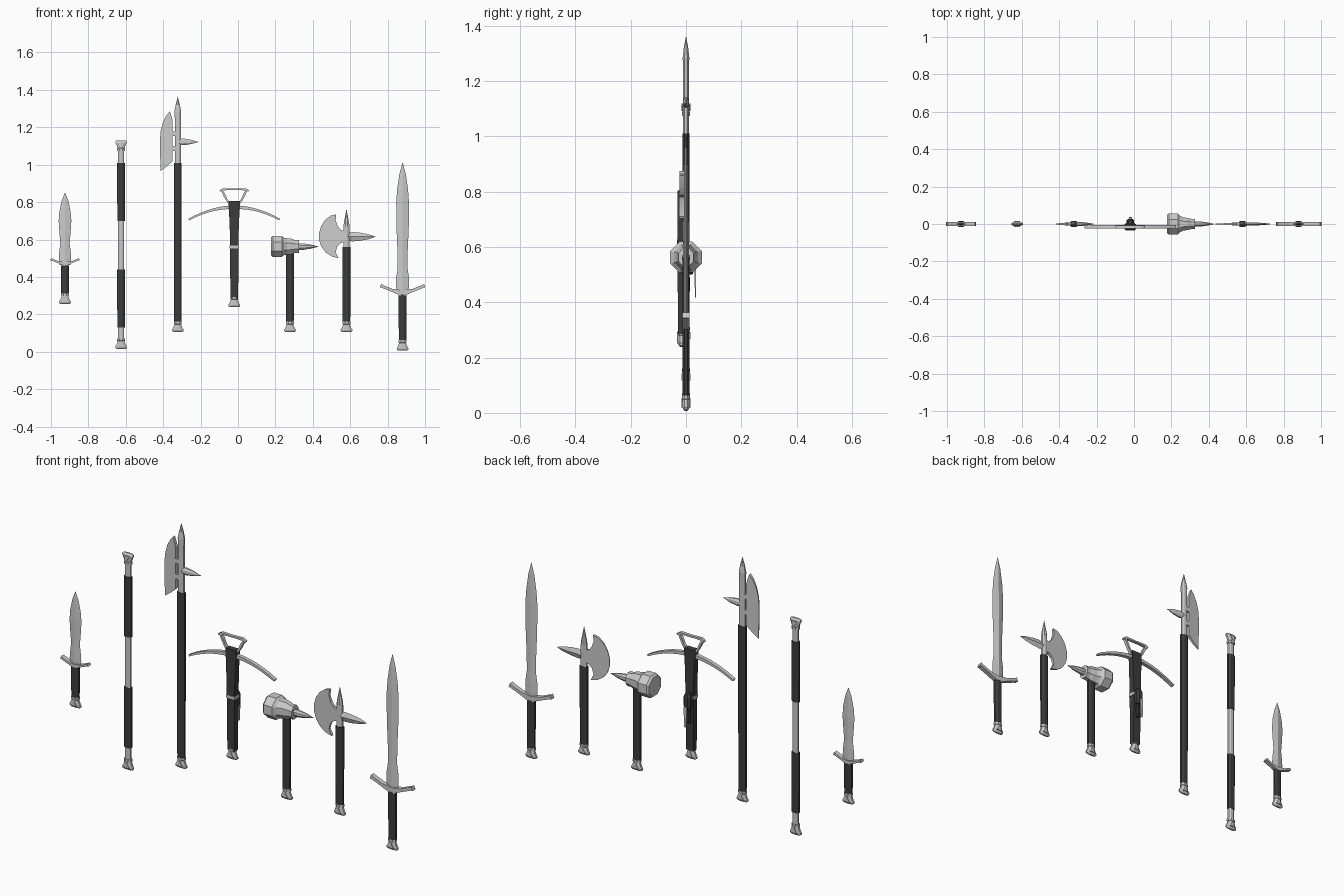
import bpy, bmesh, math

if "Cube" in bpy.data.objects:
    bpy.data.objects.remove(bpy.data.objects["Cube"])

dark = bpy.data.materials.new("dark_wrap")
dark.diffuse_color = (0.045, 0.045, 0.045, 1)
dark.use_nodes = True
dark.node_tree.nodes["Principled BSDF"].inputs["Base Color"].default_value = dark.diffuse_color


def finish(name, bm, mat=None):
    bmesh.ops.remove_doubles(bm, verts=bm.verts, dist=0.00005)
    bmesh.ops.recalc_face_normals(bm, faces=bm.faces)
    me = bpy.data.meshes.new(name)
    bm.to_mesh(me)
    bm.free()
    if mat:
        me.materials.append(mat)
    ob = bpy.data.objects.new(name, me)
    bpy.context.collection.objects.link(ob)
    return ob


def bridge(bm, rings):
    n = len(rings[0])
    for a, b in zip(rings, rings[1:]):
        for i in range(n):
            j = (i + 1) % n
            bm.faces.new((a[i], a[j], b[j], b[i]))
    bm.faces.new(rings[0])
    bm.faces.new(rings[-1])


def loft(name, c, secs, n=8, axis='z', mat=None, y=0.0):
    """Sections (position, half width, half depth) along z at x=c, or along x at z=c.
    Four sides gives a diamond, otherwise flats face the axes; 'box' via n=-4."""
    off = 0 if n == 4 else math.pi / abs(n)
    k = 1 / math.cos(off)
    n = abs(n)
    bm = bmesh.new()
    rings = []
    for s, hu, hv in secs:
        ring = []
        for i in range(n):
            a = off + 2 * math.pi * i / n
            u, v = hu * k * math.cos(a), y + hv * k * math.sin(a)
            ring.append(bm.verts.new((c + u, v, s) if axis == 'z' else (s, v, c + u)))
        rings.append(ring)
    bridge(bm, rings)
    return finish(name, bm, mat)


def plate(name, cx, cz, pts, t0, slope=0.0):
    """Flat outline in xz; half thickness t0 + slope * x."""
    bm = bmesh.new()
    rings = [[bm.verts.new((cx + x, s * (t0 + slope * x), cz + z)) for x, z in pts] for s in (-1, 1)]
    bridge(bm, rings)
    return finish(name, bm)


def ribbon(name, cx, cz, pts, hy, y=0.0, mat=None, scale=1.0):
    """Bar with rectangular section along (x, z, half thickness) points."""
    bm = bmesh.new()
    rings = []
    for i, (x, z, h) in enumerate(pts):
        p, q = pts[max(i - 1, 0)], pts[min(i + 1, len(pts) - 1)]
        dx, dz = q[0] - p[0], q[1] - p[1]
        l = math.hypot(dx, dz)
        nx, nz = -dz / l * h, dx / l * h
        rings.append([bm.verts.new((cx + (x + a * nx) * scale, y + b * hy, cz + (z + a * nz) * scale))
                      for a, b in ((-1, -1), (1, -1), (1, 1), (-1, 1))])
    bridge(bm, rings)
    return finish(name, bm, mat)


def mirrored(half):
    """Half path ending on the centre, mirrored in x."""
    return half + [(-x, z, h) for x, z, h in reversed(half[:-1])]


def pommel(owner, x, z, s=1, y=0.0):
    """Flared wedge cap with a raised triangle; s=-1 turns it upside down."""
    loft(owner + "_pommel", x, [(z + s * d, a, b) for d, a, b in (
        (0, .024, .004), (.006, .031, .009), (.014, .031, .012), (.022, .025, .013),
        (.042, .018, .013), (.044, .021, .015), (.056, .021, .015))], y=y)
    tri = plate(owner + "_pommel_triangle", x, z,
                [(-.016, s * .012), (.016, s * .012), (0, s * .038)], .0155)
    tri.location.y = y


def grip(owner, x, z0, z1, y=0.0):
    loft(owner + "_grip", x, [(z0, .02, .013), ((z0 + z1) / 2, .021, .0135), (z1, .021, .0135)], mat=dark, y=y)


# Swords: pommel, grip, swept guard, leaf blade
def sword(owner, x, bottom, guard, tip, gscale, blade):
    pommel(owner, x, bottom)
    grip(owner, x, bottom + .05, guard)
    ribbon(owner + "_guard", x, guard + .005,
           mirrored([(-.118, .043, .011), (-.110, .040, .008), (-.055, .018, .008),
                     (-.022, .009, .013), (0, 0, .018)]), .012, scale=gscale)
    loft(owner + "_blade", x, [(z, w, t) for z, w, t in blade] + [(tip, 0, 0)], n=4)


sword("short_sword", -.925, .255, .462, .852, .65,
      [(.465, .029, .007), (.50, .033, .007), (.53, .031, .007), (.58, .025, .007), (.64, .030, .007),
       (.70, .034, .007), (.75, .030, .006), (.81, .017, .004)])
sword("long_sword", .88, .006, .305, 1.013, 1.0,
      [(.31, .027, .008), (.345, .034, .008), (.39, .035, .008), (.45, .026, .008), (.53, .027, .008),
       (.67, .033, .008), (.80, .034, .008), (.87, .029, .007), (.95, .017, .005)])

# Staff
X = -.625
loft("staff_rod", X, [(.05, .016, .011), (1.10, .016, .011)])
grip("staff_lower", X, .13, .44)
grip("staff_upper", X, .70, 1.01)
pommel("staff_lower", X, .015)
pommel("staff_upper", X, 1.13, -1)

# Halberd
X = -.322
pommel("halberd", X, .105)
grip("halberd", X, .155, 1.01)
loft("halberd_top_spike", X, [(1.0, .016, .011), (1.25, .016, .011), (1.285, .018, .012),
                              (1.32, .011, .008), (1.365, 0, 0)])
plate("halberd_blade", X, 0, [(-.027, 1.02), (-.027, 1.235), (-.042, 1.285), (-.060, 1.265), (-.078, 1.23),
                              (-.092, 1.18), (-.096, 1.12), (-.092, .966), (-.06, .99)], .0115, .095)
for z in (1.085, 1.165):
    loft("halberd_blade_bracket", z, [(X - .032, .012, .009), (X, .012, .009)], n=-4, axis='x')
loft("halberd_back_spike", 1.122, [(X, .014, .010), (X + .03, .018, .011), (X + .07, .012, .008),
                                   (X + .112, 0, 0)], axis='x')

# Crossbow
X, Y = -.02, -.017
pommel("crossbow", X, .238, y=Y)
loft("crossbow_stock", X, [(.285, .021, .013), (.53, .022, .016), (.60, .022, .017), (.75, .028, .015),
                           (.765, .03, .015), (.805, .03, .015)], n=-4, mat=dark, y=Y + .002)
loft("crossbow_band", X, [(.553, .025, .020), (.568, .025, .020)], n=-4, y=Y + .003)
loft("crossbow_lock", X, [(.50, .014, .012), (.52, .02, .018), (.565, .02, .018), (.585, .012, .01)],
     mat=dark, y=.012)
loft("crossbow_trigger_mount", X, [(.43, .008, .008), (.46, .010, .010), (.50, .008, .008)], mat=dark, y=.005)
trigger = loft("crossbow_trigger", X, [(.418, .006, .002), (.52, .008, .003)], n=-4, y=.034)
N = 7
half = [(-.243 * (1 - i / N), .783 - 1.12 * (.243 * (1 - i / N)) ** 2, .0045 + .005 * i / N) for i in range(N + 1)]
ribbon("crossbow_bow", X, -.01, mirrored(half), .010, y=-.015)
ribbon("crossbow_stirrup_bar", X, 0, mirrored([(-.077, .860, .004), (-.06, .868, .006), (-.025, .869, .004),
                                               (0, .868, .004)]), .008, y=-.015)
for s in (-1, 1):
    ribbon("crossbow_stirrup_leg", X, 0, [(s * .068, .866, .004), (s * .055, .842, .006), (s * .042, .815, .005),
                                         (s * .022, .788, .006)], .008, y=-.015)

# War hammer
X = .278
pommel("hammer", X, .105)
grip("hammer", X, .155, .53)
loft("hammer_head", .563, [(.176, .048, .048), (.186, .056, .057), (.234, .056, .057), (.246, .046, .044),
                           (.262, .044, .036), (.285, .042, .032), (.305, .034, .028), (.325, .034, .028)], axis='x')
loft("hammer_spike", .562, [(.32, .017, .014), (.35, .017, .014), (.39, .011, .009), (.432, 0, 0)], axis='x')

# Battle axe
X = .58
pommel("axe", X, .105)
grip("axe", X, .155, .56)
loft("axe_top_spike", X, [(.55, .016, .011), (.67, .016, .011), (.69, .014, .010), (.765, 0, 0)])
plate("axe_blade", X, .617, [(-.055, .118), (-.083, .111), (-.112, .09), (-.134, .058), (-.146, .02),
                             (-.146, -.02), (-.134, -.056), (-.110, -.087), (-.08, -.107), (-.042, -.117),
                             (-.058, -.085), (-.05, -.055), (-.03, -.036), (0, -.028), (0, .028),
                             (-.03, .034), (-.047, .055), (-.058, .085)], .010, .06)
loft("axe_back_spike", .615, [(X, .017, .011), (X + .03, .025, .009), (X + .07, .022, .008),
                              (X + .12, .013, .005), (X + .156, 0, 0)], n=4, axis='x')
